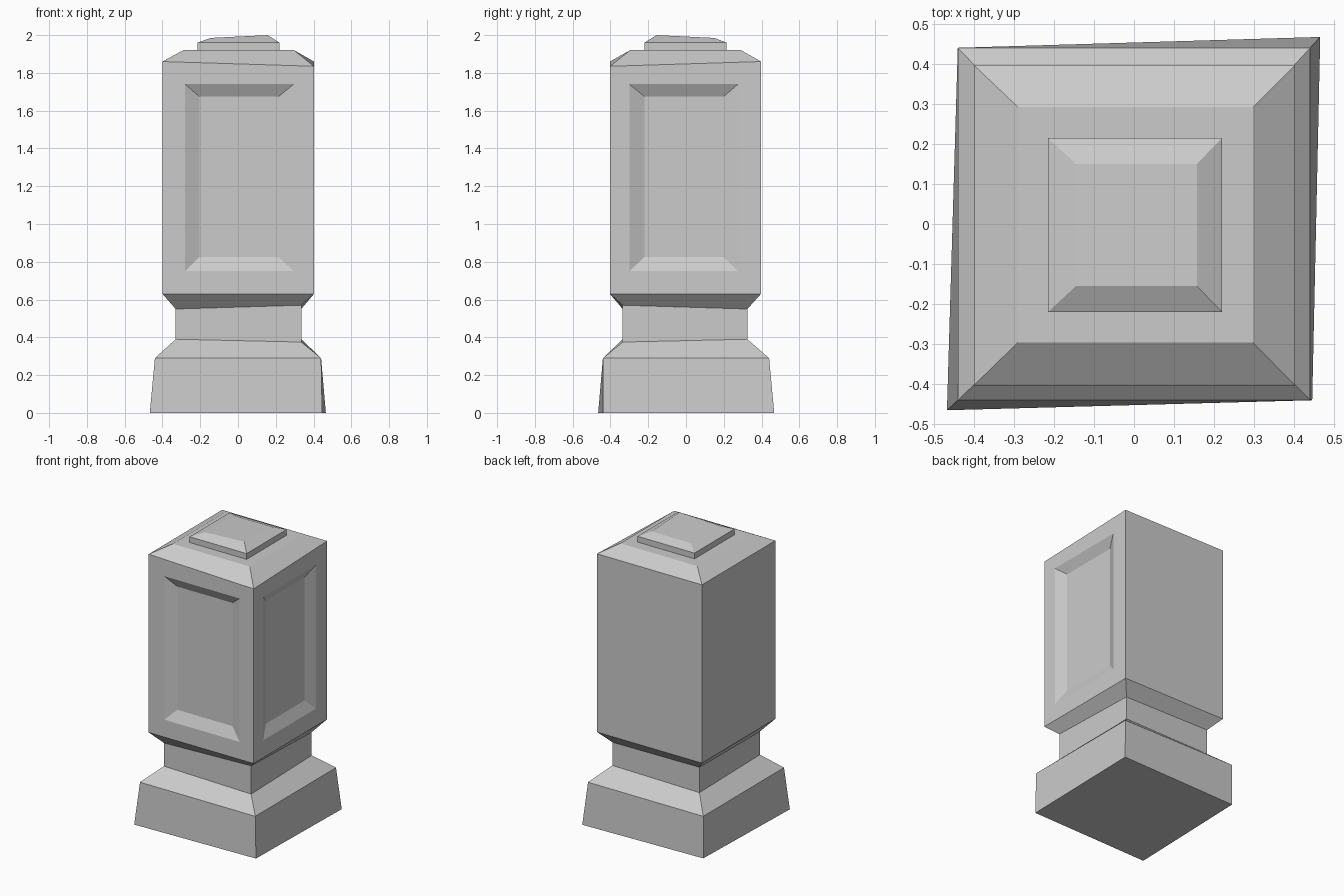
import bpy
import bmesh
from mathutils import Vector

cube = bpy.data.objects.get("Cube")
if cube:
    bpy.data.objects.remove(cube, do_unlink=True)

stone = bpy.data.materials.new("grey stone")
stone.use_nodes = True
GREY = (0.6, 0.6, 0.6, 1)
stone.diffuse_color = GREY
stone.node_tree.nodes["Principled BSDF"].inputs["Base Color"].default_value = GREY


def ring(x0, x1, y0, y1, *heights):
    """Four corners, counter-clockwise from front -x; one height or one per corner."""
    z = heights * 4 if len(heights) == 1 else heights
    return [(x0, y0, z[0]), (x1, y0, z[1]), (x1, y1, z[2]), (x0, y1, z[3])]


def loft(rings, bottom=False, top=False):
    """Join stacked square rings; side faces come back per ring gap."""
    bm = bmesh.new()
    loops = [[bm.verts.new(p) for p in r] for r in rings]
    sides = [[bm.faces.new((a[i], a[(i + 1) % 4], b[(i + 1) % 4], b[i]))
              for i in range(4)] for a, b in zip(loops, loops[1:])]
    if bottom:
        bm.faces.new(loops[0][::-1])
    if top:
        bm.faces.new(loops[-1])
    return bm, sides


def finish(bm, name):
    mesh = bpy.data.meshes.new(name)
    bm.to_mesh(mesh)
    bm.free()
    mesh.materials.append(stone)
    obj = bpy.data.objects.new(name, mesh)
    bpy.context.collection.objects.link(obj)
    return obj


def recess(bm, face, along, depth_axis, surface, rects):
    """Inset a face twice, fitting each new loop to a rectangle and depth."""
    centre = face.calc_center_median()
    for low, high, z0, z1, depth in rects:
        bmesh.ops.inset_individual(bm, faces=[face], thickness=0.05)
        for v in face.verts:
            p = Vector()
            p[along] = high if v.co[along] > centre[along] else low
            p[depth_axis] = surface - depth if surface > 0 else surface + depth
            p.z = z1 if v.co.z > centre.z else z0
            v.co = p


# Shared, slightly uneven hand-cut rings
neck_low = ring(-0.33, 0.335, -0.335, 0.325, 0.39, 0.375, 0.39, 0.38)
neck_high = ring(-0.33, 0.335, -0.335, 0.325, 0.55, 0.57, 0.55, 0.555)

# Foot: skewed footprint, tapered sides and sloped shoulder
footprint = [(-0.467, -0.465, 0), (0.445, -0.44, 0), (0.465, 0.467, 0), (-0.44, 0.44, 0)]
foot, _ = loft([footprint, ring(-0.44, 0.44, -0.44, 0.44, 0.29), neck_low], bottom=True)
finish(foot, "foot")

# Neck
neck, _ = loft([neck_low, neck_high])
finish(neck, "neck")

# Body with sunken panels on the front and +x faces
body, sides = loft([
    neck_high,
    ring(-0.4, 0.402, -0.403, 0.397, 0.63),
    ring(-0.4, 0.402, -0.403, 0.397, 1.86, 1.835, 1.86, 1.86),
    ring(-0.29, 0.297, -0.296, 0.292, 1.92)], top=True)
front, side = sides[1][:2]
recess(body, front, 0, 1, -0.403,
       [(-0.28, 0.295, 0.75, 1.74, 0), (-0.205, 0.215, 0.825, 1.675, 0.035)])
recess(body, side, 1, 0, 0.402,
       [(-0.3, 0.275, 0.75, 1.74, 0), (-0.22, 0.2, 0.825, 1.675, 0.035)])
finish(body, "body")

# Cap: low plinth with an uneven bevelled top
cap, _ = loft([
    ring(-0.215, 0.22, -0.22, 0.215, 1.915),
    ring(-0.215, 0.22, -0.22, 0.215, 1.96),
    ring(-0.145, 0.157, -0.155, 0.15, 1.985, 2.0, 1.985, 1.985)], top=True)
finish(cap, "cap")
